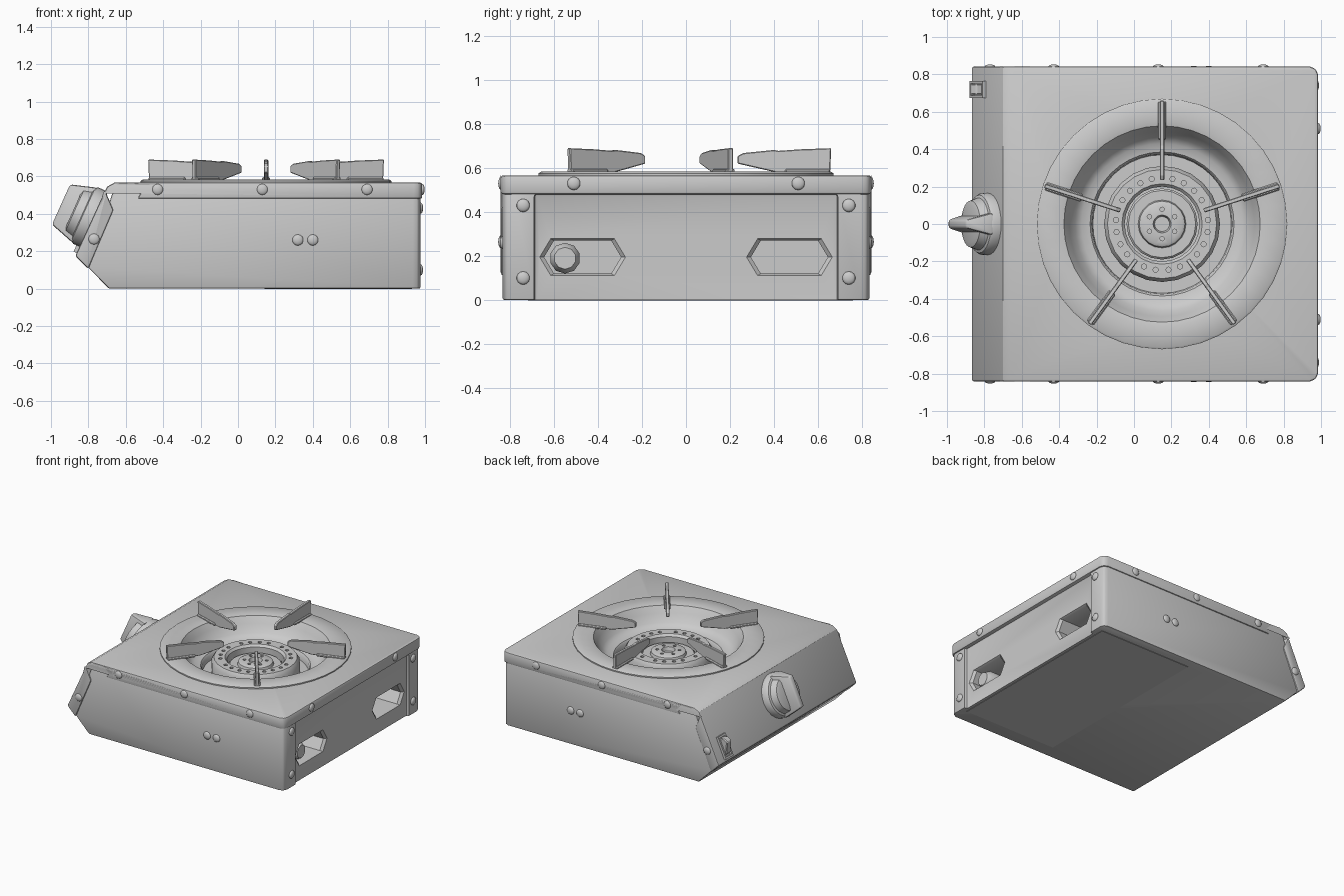
import bpy, bmesh, math
from mathutils import Matrix, Vector

if "Cube" in bpy.data.objects:
    bpy.data.objects.remove(bpy.data.objects["Cube"])

CX = 0.15          # burner centre on x
LEAN = -1.148      # tilt of the control panel normal about y


def finish(name, bm, mat=None):
    bmesh.ops.recalc_face_normals(bm, faces=bm.faces[:])
    me = bpy.data.meshes.new(name)
    if mat is not None:
        bm.transform(mat)
    bm.to_mesh(me)
    bm.free()
    ob = bpy.data.objects.new(name, me)
    bpy.context.collection.objects.link(ob)
    return ob


def activate(ob):
    bpy.ops.object.select_all(action='DESELECT')
    ob.select_set(True)
    bpy.context.view_layer.objects.active = ob


def smooth(ob, angle=35):
    activate(ob)
    bpy.ops.object.shade_smooth_by_angle(angle=math.radians(angle))
    return ob


def bevel(ob, width, segments=2):
    activate(ob)
    m = ob.modifiers.new("bevel", 'BEVEL')
    m.width, m.segments, m.limit_method = width, segments, 'ANGLE'
    m.angle_limit = math.radians(40)
    bpy.ops.object.modifier_apply(modifier=m.name)
    return ob


def cut(ob, *cutters):
    for c in cutters:
        c.hide_render = True
        activate(ob)
        m = ob.modifiers.new("cut", 'BOOLEAN')
        m.operation, m.object, m.solver = 'DIFFERENCE', c, 'EXACT'
        bpy.ops.object.modifier_apply(modifier=m.name)
    return ob


def drop(*obs):
    for o in obs:
        bpy.data.objects.remove(o)


def prism(name, pts, half, place, mat=None, corner=0, taper=1.0):
    """Extrude a 2D outline from -half to +half; place(a, b, d) gives the 3D point."""
    bm = bmesh.new()
    mid = [sum(p[i] for p in pts) / len(pts) for i in (0, 1)]
    low = [bm.verts.new(place(a, b, -half)) for a, b in pts]
    top = [bm.verts.new(place(mid[0] + (a - mid[0]) * taper,
                              mid[1] + (b - mid[1]) * taper, half)) for a, b in pts]
    bm.faces.new(low)
    bm.faces.new(top)
    n = len(pts)
    for i in range(n):
        bm.faces.new((low[i], low[(i + 1) % n], top[(i + 1) % n], top[i]))
    if corner:   # chamfer the upright rear corners
        es = [e for e in bm.edges if all(v.co.x > 0.97 for v in e.verts)
              and abs(e.verts[0].co.y - e.verts[1].co.y) < 1e-4]
        bmesh.ops.bevel(bm, geom=es, offset=corner, segments=2, affect='EDGES', profile=0.5)
    return finish(name, bm, mat)


def lathe(name, prof, sides, mat):
    bm = bmesh.new()
    vs = [bm.verts.new((r, 0, z)) for r, z in prof]
    es = [bm.edges.new(p) for p in zip(vs, vs[1:])]
    bmesh.ops.spin(bm, geom=vs + es, cent=(0, 0, 0), axis=(0, 0, 1),
                   angle=math.tau, steps=sides, use_duplicate=False)
    bmesh.ops.remove_doubles(bm, verts=bm.verts[:], dist=1e-4)
    return finish(name, bm, mat)


def rods(name, spots, radius, z0, z1, sides=8):
    bm = bmesh.new()
    for x, y in spots:
        bmesh.ops.create_cone(bm, cap_ends=True, segments=sides, radius1=radius, radius2=radius,
                              depth=z1 - z0, matrix=Matrix.Translation((x, y, (z0 + z1) / 2)))
    return finish(name, bm)


def box(name, lo, hi, mat=None):
    return prism(name, [(lo[0], lo[1]), (hi[0], lo[1]), (hi[0], hi[1]), (lo[0], hi[1])],
                 (hi[2] - lo[2]) / 2, lambda a, b, d: (a, b, (lo[2] + hi[2]) / 2 + d), mat)


def polar(r, deg):
    return CX + r * math.cos(math.radians(deg)), r * math.sin(math.radians(deg))


side = lambda a, b, d: (a, d, b)
AXIS = Matrix.Translation((CX, 0, 0))

# main casing and folded top cover with sloped control panel
casing = prism("casing", [(-.69, 0), (.975, 0), (.975, .55), (-.65, .55), (-.675, .5), (-.80, .112)],
               .833, side, corner=.04)
cover = prism("top_cover", [(-.87, .175), (-.715, .515), (-.70, .545), (-.66, .567), (.985, .567),
                            (.985, .48), (-.54, .48), (-.52, .51), (-.56, .55), (-.63, .553),
                            (-.705, .51), (-.665, .42), (-.80, .105)], .842, side, corner=.045)
bevel(casing, .008)
bevel(cover, .012)
well = rods("well_cutter", [(CX, 0)], .53, .36, .8, 48)
cut(casing, well)
cut(cover, well)

# rear recess and hexagonal hand holes, flared at the mouth
recess = box("recess_cutter", (.952, -.69, -.1), (1.1, .69, .485))
bevel(recess, .015, 2)
cut(casing, recess)
drop(recess)
for s in (-1, 1):
    c = s * .47
    hexa = [(c - .175, .195), (c - .13, .27), (c + .13, .27), (c + .175, .195),
            (c + .13, .12), (c - .13, .12)]
    hole = prism("hole_cutter", hexa, .2, lambda a, b, d: (.89 + d, a, b))
    flare = prism("flare_cutter", hexa, .015, lambda a, b, d: (.95 + d, a, b), taper=1.2)
    cut(casing, hole, flare)
    drop(hole, flare)
drop(well)
smooth(casing, 30)
smooth(cover, 30)

# bottom compartment door
bevel(box("bottom_door", (.14, -.72, -.0), (.93, .76, .01)), .002, 1).location.z = -.003
for o in bpy.data.objects:
    if o.name != "bottom_door":
        o.location.z = 0
bpy.data.objects["bottom_door"].location.z = -.002

# gas valve seen inside a rear hole
TO_X = Matrix.Translation((.69, -.55, .19)) @ Matrix.Rotation(math.pi / 2, 4, 'Y')
smooth(lathe("gas_valve", [(0, 0), (.07, 0), (.07, .20), (.055, .225), (.05, .235), (0, .235)], 10, TO_X))

# drip basin
smooth(lathe("drip_basin", [(.67, .56), (.67, .576), (.66, .583), (.55, .583), (.525, .577),
                            (.495, .53), (.465, .47), (.43, .445), (.385, .437), (.375, .425),
                            (.37, .385), (0, .385)], 40, AXIS), 40)

# flame ring with ports
ring = lathe("flame_ring", [(.2, .38), (.31, .38), (.31, .475), (.292, .502), (.215, .502),
                            (.2, .485), (.2, .38)], 24, AXIS)
ports = rods("port_cutter", [polar(.247, 54 + 72 * k + o) for k in range(5) for o in (-23, -8, 8, 23)],
             .014, .46, .6)
cut(ring, ports)
drop(ports)
smooth(ring)

# inner burner cap
cap = lathe("burner_cap", [(0, .38), (.19, .38), (.19, .44), (.18, .45), (.128, .45), (.122, .47),
                           (.108, .478), (.048, .478), (.04, .45), (0, .45)], 20, AXIS)
jets = rods("jet_cutter", [polar(.078, 30 + 60 * k) for k in range(6)], .012, .462, .6)
cut(cap, jets)
drop(jets)
smooth(cap)

# five pot supports
BLADE = [(.655, .575), (.66, .69), (.52, .685), (.42, .678), (.40, .682), (.26, .668),
         (.235, .655), (.235, .62), (.30, .605), (.41, .58)]
for k in range(5):
    spin = AXIS @ Matrix.Rotation(math.radians(90 + 72 * k), 4, 'Z')
    bevel(prism(f"pot_support_{k + 1}", BLADE, .012, side, spin), .004, 1)
    bevel(box(f"support_foot_{k + 1}", (.45, -.022, .575), (.655, .022, .596), spin), .006, 1)

# control knob on the sloped panel
PANEL = Matrix.Translation((-.782, 0, .376)) @ Matrix.Rotation(LEAN, 4, 'Y')
smooth(lathe("knob_base", [(0, -.02), (.165, -.02), (.165, .035), (.155, .05), (.14, .055),
                           (.125, .10), (.10, .108), (0, .108)], 28, PANEL))
grip = prism("knob_grip", [(-.155, -.055), (.155, -.055), (.155, .055), (-.155, .055)], .07,
             lambda a, b, d: (a * (.9 - d * 2), b * (.75 - d * 5), .11 + d), PANEL)
smooth(bevel(grip, .012, 2))

# igniter switch frame and rocker, low on the panel
SWITCH = Matrix.Translation((-.828, .72, .268)) @ Matrix.Rotation(LEAN, 4, 'Y')
frame = box("switch_frame", (-.085, -.045, -.02), (.085, .045, .018), SWITCH)
slot = box("slot_cutter", (-.07, -.032, -.005), (.07, .032, .1), SWITCH)
cut(frame, slot)
drop(slot)
bevel(prism("switch_rocker", [(-.065, -.01), (-.05, .02), (.03, .065), (.062, .045), (.065, -.01)],
            .028, side, SWITCH), .006, 1)


# rivets
def rivet(pos, normal):
    bm = bmesh.new()
    bmesh.ops.create_uvsphere(bm, u_segments=14, v_segments=8, radius=.03)
    rot = Vector(normal).to_track_quat('Z', 'Y').to_matrix().to_4x4()
    smooth(finish("rivet", bm, Matrix.Translation(pos) @ rot @ Matrix.Diagonal((1, 1, .45, 1))), 60)


for s in (-1, 1):
    for x, z, y in ((-.43, .53, .84), (.13, .53, .84), (.69, .53, .84), (-.77, .265, .84),
                    (.32, .26, .832), (.40, .26, .832)):
        rivet((x, s * y, z), (0, s, 0))
    for y, z, x in ((.51, .53, .985), (.74, .10, .976), (.74, .43, .976)):
        rivet((x, s * y, z), (1, 0, 0))
